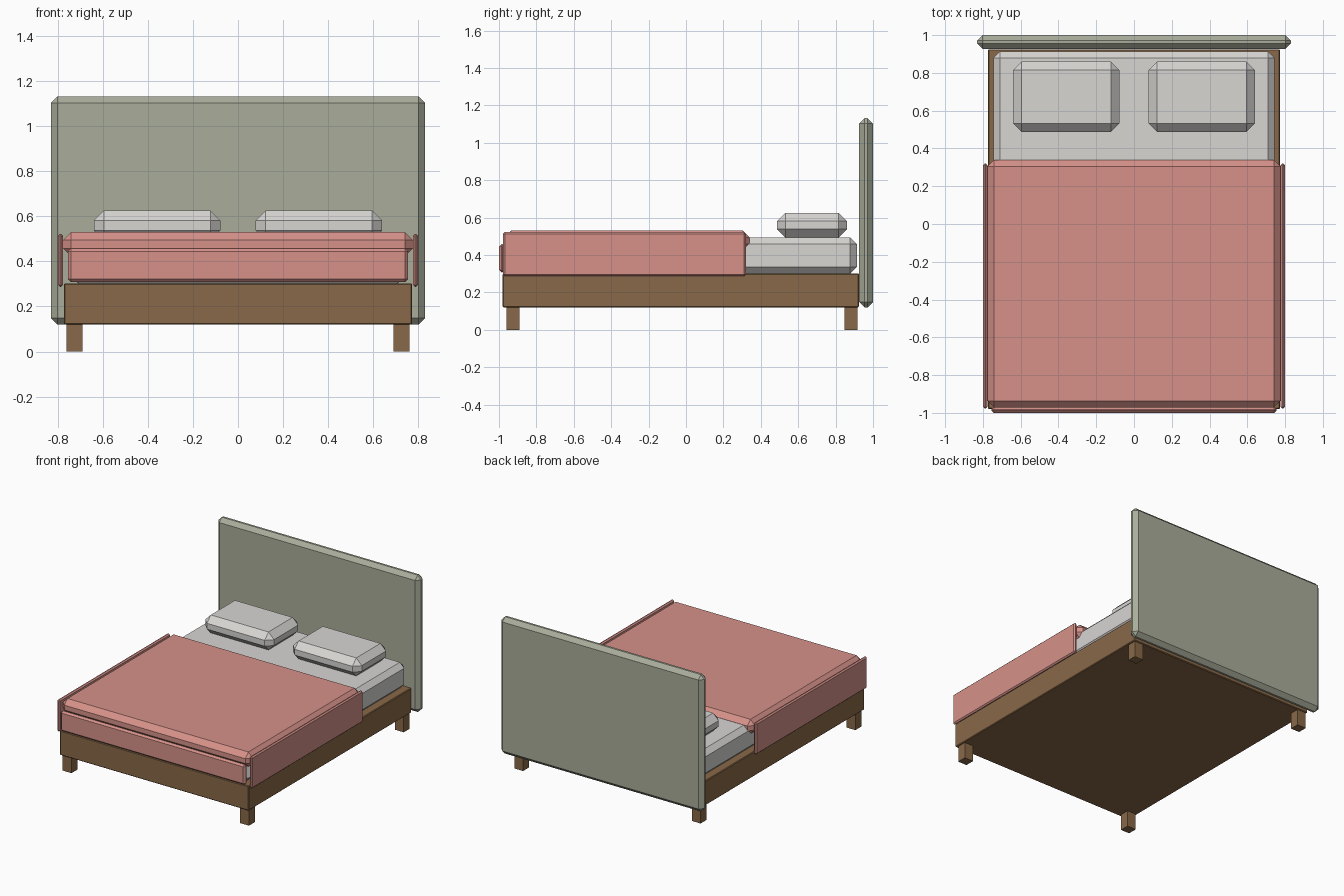
import bpy, bmesh

if "Cube" in bpy.data.objects:
    bpy.data.objects.remove(bpy.data.objects["Cube"])


def material(name, colour):
    m = bpy.data.materials.new(name)
    m.diffuse_color = (*colour, 1)
    m.use_nodes = True
    m.node_tree.nodes["Principled BSDF"].inputs["Base Color"].default_value = m.diffuse_color
    return m


wood = material("brown wood", (0.25, 0.14, 0.065))
sage = material("sage green", (0.40, 0.42, 0.325))
linen = material("off white linen", (0.68, 0.67, 0.65))
rose = material("rose blanket", (0.67, 0.285, 0.25))


def box(name, x, y, z, mat, bevel=0.0):
    """Flat-shaded box from (min, max) ranges with chamfered edges."""
    bm = bmesh.new()
    bmesh.ops.create_cube(bm, size=1)
    for v in bm.verts:
        for i, (lo, hi) in enumerate((x, y, z)):
            v.co[i] = lo if v.co[i] < 0 else hi
    if bevel:
        bmesh.ops.bevel(bm, geom=bm.edges[:], offset=bevel, segments=1,
                        affect='EDGES', clamp_overlap=True)
    mesh = bpy.data.meshes.new(name)
    bm.to_mesh(mesh)
    bm.free()
    mesh.materials.append(mat)
    obj = bpy.data.objects.new(name, mesh)
    bpy.context.collection.objects.link(obj)
    return obj


# Wooden base and headboard
box("bed_frame", (-0.773, 0.773), (-0.98, 0.925), (0.12, 0.302), wood, 0.005)
box("headboard", (-0.83, 0.83), (0.926, 1.0), (0.12, 1.132), sage, 0.029)

# Mattress
box("mattress", (-0.745, 0.745), (-0.96, 0.913), (0.302, 0.493), linen, 0.035)

# Blanket: top slab and foot drop
box("blanket_top", (-0.776, 0.776), (-0.972, 0.34), (0.422, 0.53), rose, 0.036)
box("blanket_foot_drop", (-0.755, 0.755), (-1.0, -0.968), (0.308, 0.458), rose, 0.013)

# Mirrored parts: blanket sides, pillows and legs
for side, s in (("left", -1), ("right", 1)):
    def span(a, b):
        return tuple(sorted((s * a, s * b)))

    box(f"blanket_side_{side}", span(0.776, 0.799), (-0.978, 0.32),
        (0.287, 0.522), rose, 0.009)
    box(f"pillow_{side}", span(0.078, 0.64), (0.487, 0.86),
        (0.493, 0.626), linen, 0.045)
    for end, y in (("front", (-0.96, -0.89)), ("back", (0.848, 0.918))):
        box(f"leg_{end}_{side}", span(0.69, 0.762), y, (0, 0.122), wood)
